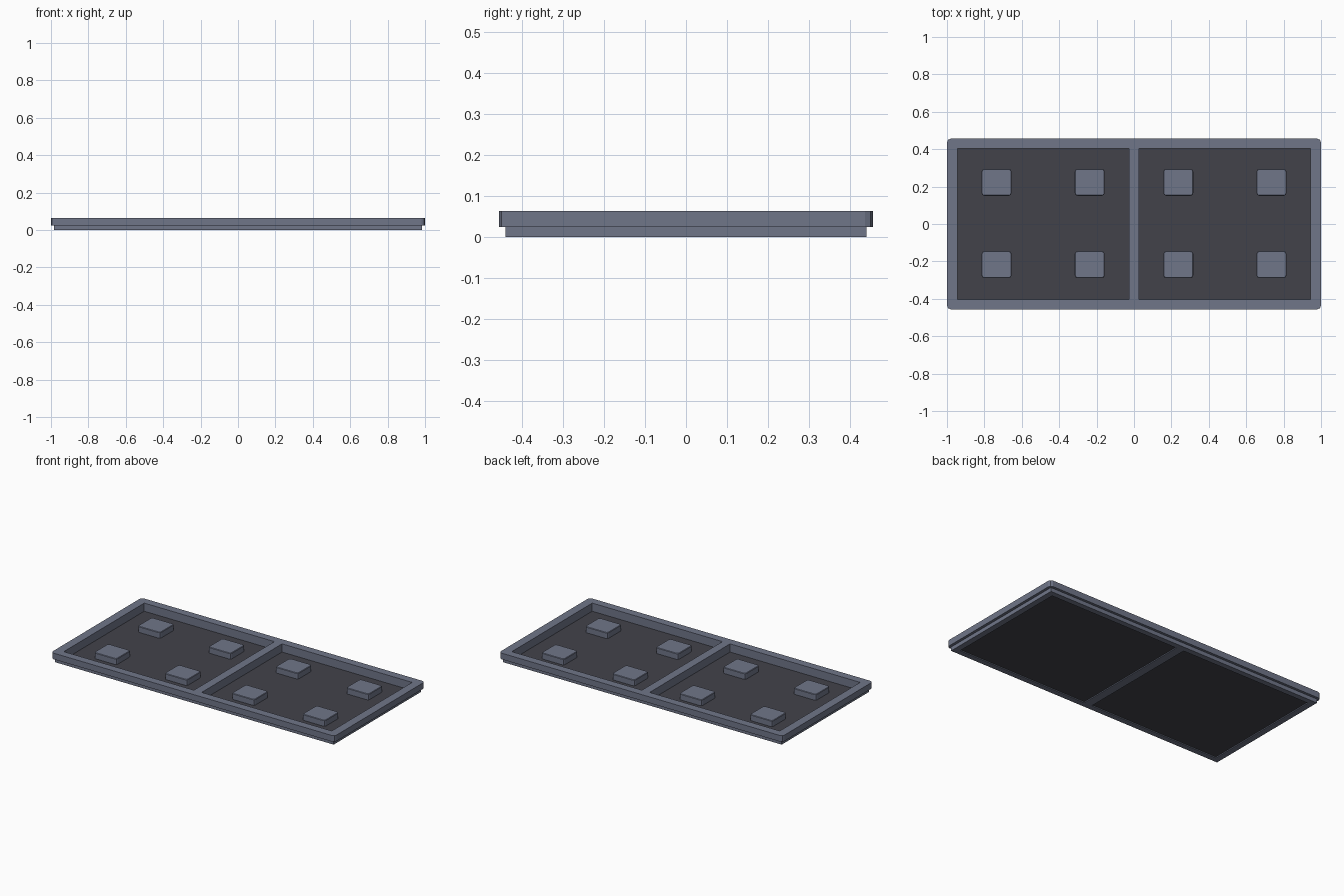
import bpy, bmesh

if "Cube" in bpy.data.objects:
    bpy.data.objects.remove(bpy.data.objects["Cube"], do_unlink=True)


def material(name, rgb):
    m = bpy.data.materials.new(name)
    m.use_nodes = True
    m.diffuse_color = (*rgb, 1)
    m.node_tree.nodes["Principled BSDF"].inputs["Base Color"].default_value = (*rgb, 1)
    return m


slate = material("slate blue grey", (0.16, 0.18, 0.25))
charcoal = material("dark charcoal", (0.055, 0.055, 0.068))


def box(name, x, y, z, mat, corner=0.0, rim=0.0, segments=1):
    """Box between (min, max) pairs, with cut upright corners and top rim."""
    bm = bmesh.new()
    bmesh.ops.create_cube(bm, size=1)
    for v in bm.verts:
        v.co = [lo + (c + 0.5) * (hi - lo) for c, (lo, hi) in zip(v.co, (x, y, z))]
    if corner:
        upright = [e for e in bm.edges if abs(e.verts[0].co.z - e.verts[1].co.z) > 0.001]
        bmesh.ops.bevel(bm, geom=upright, offset=corner, segments=segments,
                        profile=0.5, affect='EDGES')
    if rim:
        top = [e for e in bm.edges if all(v.co.z > z[1] - 0.0001 for v in e.verts)]
        bmesh.ops.bevel(bm, geom=top, offset=rim, segments=1, affect='EDGES')
    mesh = bpy.data.meshes.new(name)
    bm.to_mesh(mesh)
    bm.free()
    mesh.materials.append(mat)
    ob = bpy.data.objects.new(name, mesh)
    bpy.context.collection.objects.link(ob)
    return ob


def cut(ob, cutters):
    for c in cutters:
        c.hide_render = True
        c.hide_set(True)
        mod = ob.modifiers.new("opening", 'BOOLEAN')
        mod.operation = 'DIFFERENCE'
        mod.solver = 'EXACT'
        mod.object = c


half_w, half_d = 1.0, 0.456
inner, hole_d, bar = 0.945, 0.405, 0.027
lip_z, top_z = 0.025, 0.064

# Two tray openings, shared by the rim and the lip below it
openings = [box(f"opening_cutter_{side}", (min(s * bar, s * inner), max(s * bar, s * inner)),
                (-hole_d, hole_d), (-0.1, 0.2), slate)
            for side, s in (("left", 1), ("right", -1))]

# Upper rim with the divider bar, and the stepped-in lip
rim = box("upper_rim", (-half_w, half_w), (-half_d, half_d), (lip_z, top_z), slate,
          corner=0.02, segments=2)
lip = box("lower_lip", (-0.983, 0.983), (-0.44, 0.44), (0, lip_z), slate)
cut(rim, openings)
cut(lip, openings)

for side, s in (("left", 1), ("right", -1)):
    # Recessed floor panel
    xs = sorted((s * bar, s * inner))
    box(f"floor_panel_{side}", xs, (-hole_d, hole_d), (0.006, 0.012), charcoal)
    # Four raised pads on each floor
    for place, cx in (("inner", 0.237), ("outer", 0.735)):
        for end, cy in (("front", -0.217), ("back", 0.223)):
            box(f"pad_{side}_{place}_{end}", (s * cx - 0.08, s * cx + 0.08),
                (cy - 0.072, cy + 0.072), (0.012, 0.05), slate,
                corner=0.014, rim=0.003, segments=2)
